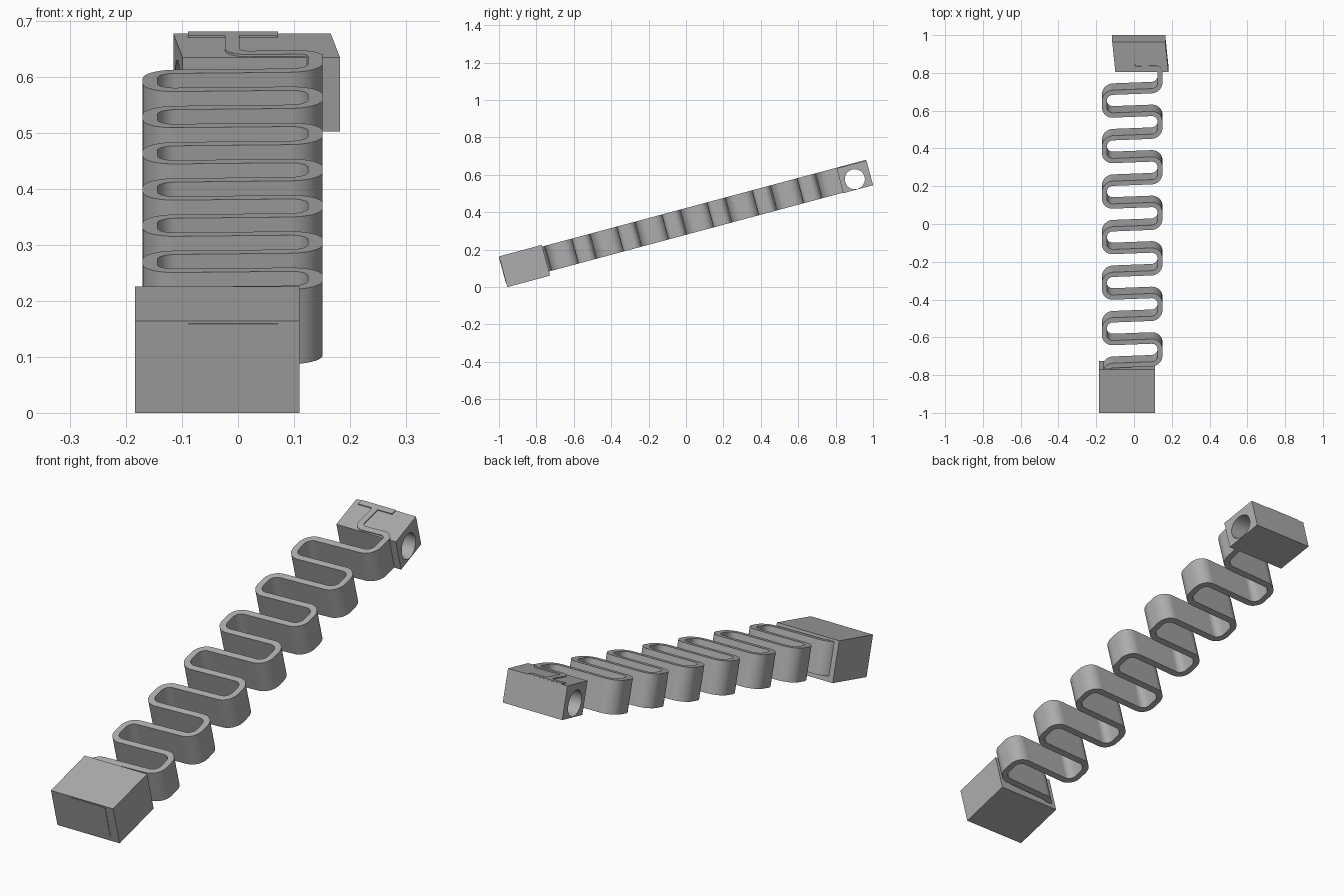
import bpy, bmesh, math
from mathutils import Vector

if "Cube" in bpy.data.objects:
    bpy.data.objects.remove(bpy.data.objects["Cube"])

TILT = math.radians(15)      # whole part leans up towards the back
LOW, HIGH = 0.270, 0.408     # height band of the spring strip
PITCH = 0.2495               # length of one full wave
LEFT, RIGHT = -0.157, 0.138  # centre lines of the bends
THICK = 0.026

grey = bpy.data.materials.new("plain_grey")
grey.use_nodes = True
grey.diffuse_color = (0.42, 0.42, 0.42, 1)
grey.node_tree.nodes["Principled BSDF"].inputs["Base Color"].default_value = (0.42, 0.42, 0.42, 1)


def finish(name, bm):
    bmesh.ops.recalc_face_normals(bm, faces=bm.faces)
    mesh = bpy.data.meshes.new(name)
    bm.to_mesh(mesh)
    bm.free()
    mesh.materials.append(grey)
    obj = bpy.data.objects.new(name, mesh)
    bpy.context.collection.objects.link(obj)
    obj.rotation_euler.x = TILT
    return obj


def box(name, x, y, z, shear=0.0):
    bm = bmesh.new()
    bmesh.ops.create_cube(bm, size=1)
    for v in bm.verts:
        t = v.co + Vector((0.5, 0.5, 0.5))
        v.co = [a + (b - a) * s for (a, b), s in zip((x, y, z), t)]
        v.co.x += shear * (v.co.y - y[0])
    return finish(name, bm)


def smooth(obj):
    bpy.ops.object.select_all(action='DESELECT')
    obj.select_set(True)
    bpy.context.view_layer.objects.active = obj
    bpy.ops.object.shade_smooth_by_angle(angle=math.radians(35))


def bore(obj, y, z, radius):
    """Cut a round hole straight across the block."""
    bm = bmesh.new()
    bmesh.ops.create_cone(bm, cap_ends=True, segments=48, radius1=radius, radius2=radius, depth=1)
    for v in bm.verts:
        v.co = (v.co.z, v.co.x + y, v.co.y + z)
    cutter = finish("bore_cutter", bm)
    cutter.hide_render = True
    mod = obj.modifiers.new("bore", 'BOOLEAN')
    mod.operation = 'DIFFERENCE'
    mod.solver = 'EXACT'
    mod.object = cutter
    bpy.context.view_layer.update()
    cut = obj.evaluated_get(bpy.context.evaluated_depsgraph_get())
    mesh = bpy.data.meshes.new_from_object(cut)
    obj.modifiers.clear()
    obj.data = mesh
    bpy.data.objects.remove(cutter)
    smooth(obj)


def rounded(points, radius, steps=10):
    """Round every inner corner of a right-angled path."""
    pts = [Vector(p) for p in points]
    path = [pts[0]]
    for a, b, c in zip(pts, pts[1:], pts[2:]):
        d1, d2 = (a - b).normalized(), (c - b).normalized()
        centre = b + (d1 + d2) * radius
        for i in range(steps + 1):
            t = math.pi / 2 * i / steps
            path.append(centre - d2 * radius * math.cos(t) - d1 * radius * math.sin(t))
    return path + [pts[-1]]


def strip(name, path, low, high):
    """Upright wall of even thickness that follows a path."""
    bm = bmesh.new()
    rings = []
    for i, p in enumerate(path):
        d = (path[min(i + 1, len(path) - 1)] - path[max(i - 1, 0)]).normalized()
        side = Vector((-d.y, d.x)) * THICK / 2
        ring = []
        for q, z in ((p + side, low), (p - side, low), (p - side, high), (p + side, high)):
            ring.append(bm.verts.new((q.x, q.y + 0.04 * q.x, z)))
        rings.append(ring)
    for r, s in zip(rings, rings[1:]):
        for k in range(4):
            n = (k + 1) % 4
            bm.faces.new((r[k], r[n], s[n], s[k]))
    bm.faces.new(rings[0])
    bm.faces.new(rings[-1])
    obj = finish(name, bm)
    smooth(obj)
    return obj


# End blocks with cross holes
front_block = box("front_block", (-0.184, 0.11), (-0.923, -0.686), (0.247, 0.417))
bore(front_block, -0.783, 0.323, 0.0535)
rear_block = box("rear_block", (-0.099, 0.182), (0.942, 1.107), (0.267, 0.404), shear=-0.1)
bore(rear_block, 1.021, 0.323, 0.0535)

# Meandering spring
first = -0.600 - PITCH / 4
corners = [(LEFT, -0.71), (LEFT, first)]
for k in range(14):
    y = first + k * PITCH / 2
    x = RIGHT if k % 2 == 0 else LEFT
    if k < 13:
        corners += [(x, y), (x, y + PITCH / 2)]
corners = corners[:-1] + [(RIGHT, 0.945)]
strip("meander_spring", rounded(corners, 0.045), LOW, HIGH)

# Shallow anchor on top of the rear block
last = first + 13 * PITCH / 2
anchor = [(RIGHT, last - 0.05), (RIGHT, last), (-0.01, last), (-0.01, 1.09)]
strip("rear_anchor_stem", rounded(anchor, 0.03), 0.39, HIGH)
box("rear_anchor_bar", (-0.089, 0.071), (1.08, 1.106), (0.39, HIGH))

# Thin anchor plate showing on the front face
box("front_anchor_plate", (-0.088, 0.071), (-0.925, -0.918), (0.273, 0.412))
